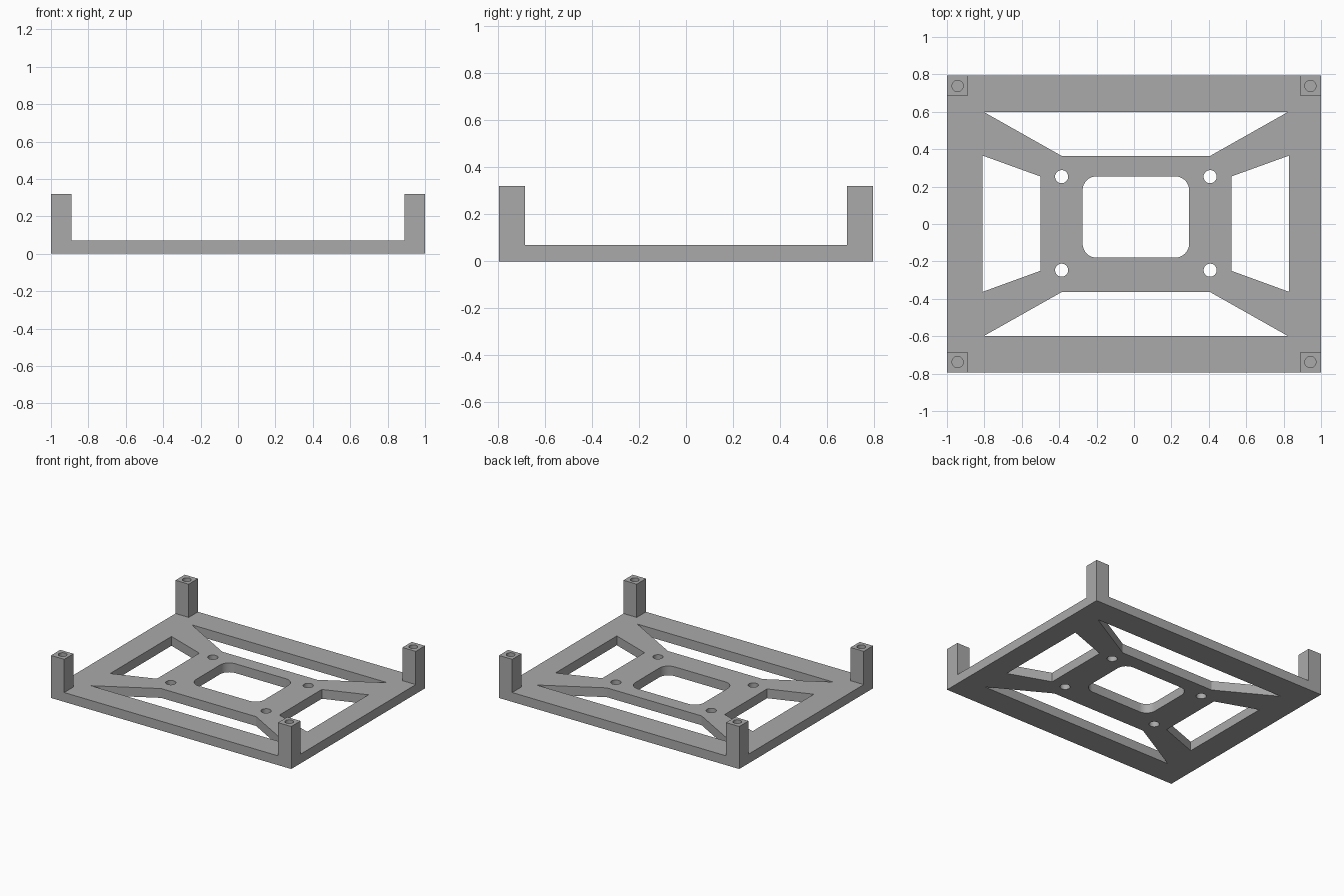
import bpy, bmesh
from math import sin, cos, pi, radians

if "Cube" in bpy.data.objects:
    bpy.data.objects.remove(bpy.data.objects["Cube"])

HALF_X, HALF_Y = 1.0, 0.795
PLATE_TOP, POST_TOP, POST = 0.07, 0.32, 0.11
CX = 0.01  # the window pattern sits slightly off centre

grey = bpy.data.materials.new("plain grey")
grey.use_nodes = True
colour = (0.4, 0.4, 0.4, 1)
grey.diffuse_color = colour
grey.node_tree.nodes["Principled BSDF"].inputs["Base Color"].default_value = colour


def add_prism(bm, outline, z0, z1):
    """Upright prism from a counter-clockwise outline."""
    low = [bm.verts.new((x, y, z0)) for x, y in outline]
    high = [bm.verts.new((x, y, z1)) for x, y in outline]
    bm.faces.new(low[::-1])
    bm.faces.new(high)
    n = len(outline)
    for i in range(n):
        j = (i + 1) % n
        bm.faces.new((low[i], low[j], high[j], high[i]))


def rectangle(x0, y0, x1, y1):
    return [(x0, y0), (x1, y0), (x1, y1), (x0, y1)]


def circle(cx, cy, r, n=32):
    return [(cx + r * cos(2 * pi * i / n), cy + r * sin(2 * pi * i / n)) for i in range(n)]


def rounded_rectangle(x0, y0, x1, y1, r, steps=8):
    centres = [(x1 - r, y1 - r), (x0 + r, y1 - r), (x0 + r, y0 + r), (x1 - r, y0 + r)]
    return [(cx + r * cos((k + i / steps) * pi / 2), cy + r * sin((k + i / steps) * pi / 2))
            for k, (cx, cy) in enumerate(centres) for i in range(steps + 1)]


def make_object(name, bm):
    bmesh.ops.recalc_face_normals(bm, faces=bm.faces)
    mesh = bpy.data.meshes.new(name)
    bm.to_mesh(mesh)
    bm.free()
    mesh.materials.append(grey)
    ob = bpy.data.objects.new(name, mesh)
    bpy.context.collection.objects.link(ob)
    return ob


def apply_boolean(target, tool, operation):
    mod = target.modifiers.new(operation.lower(), 'BOOLEAN')
    mod.operation, mod.solver, mod.object = operation, 'EXACT', tool
    bpy.context.view_layer.objects.active = target
    bpy.ops.object.modifier_apply(modifier=mod.name)
    bpy.data.objects.remove(tool)


CORNERS = [(sx, sy) for sx in (-1, 1) for sy in (-1, 1)]

# Base plate
bm = bmesh.new()
add_prism(bm, rectangle(-HALF_X, -HALF_Y, HALF_X, HALF_Y), 0, PLATE_TOP)
frame = make_object("mounting_frame", bm)

# Corner posts
bm = bmesh.new()
for sx, sy in CORNERS:
    xs = sorted((sx * HALF_X, sx * (HALF_X - POST)))
    ys = sorted((sy * HALF_Y, sy * (HALF_Y - POST)))
    add_prism(bm, rectangle(xs[0], ys[0], xs[1], ys[1]), 0, POST_TOP)
apply_boolean(frame, make_object("corner_posts", bm), 'UNION')

# Windows, screw holes and blind post holes
bm = bmesh.new()
through = [rounded_rectangle(CX - 0.285, -0.18, CX + 0.285, 0.255, 0.075)]
for s in (-1, 1):
    through.append([(CX - 0.815, s * 0.6), (CX + 0.815, s * 0.6),
                    (CX + 0.395, s * 0.363), (CX - 0.395, s * 0.363)][::-s])
    through.append([(CX + s * 0.82, -0.363), (CX + s * 0.82, 0.366),
                    (CX + s * 0.51, 0.254), (CX + s * 0.51, -0.25)][::s])
for sx, sy in CORNERS:
    through.append(circle(CX + sx * 0.397, 0.003 + sy * 0.25, 0.035))
    add_prism(bm, circle(sx * 0.943, sy * 0.738, 0.03), PLATE_TOP, POST_TOP + 0.1)
for outline in through:
    add_prism(bm, outline, -0.1, PLATE_TOP + 0.1)
apply_boolean(frame, make_object("openings", bm), 'DIFFERENCE')

# Smooth the round walls, keep every rim sharp
for ob in bpy.context.selected_objects:
    ob.select_set(False)
frame.select_set(True)
bpy.context.view_layer.objects.active = frame
bpy.ops.object.shade_smooth_by_angle(angle=radians(15))
